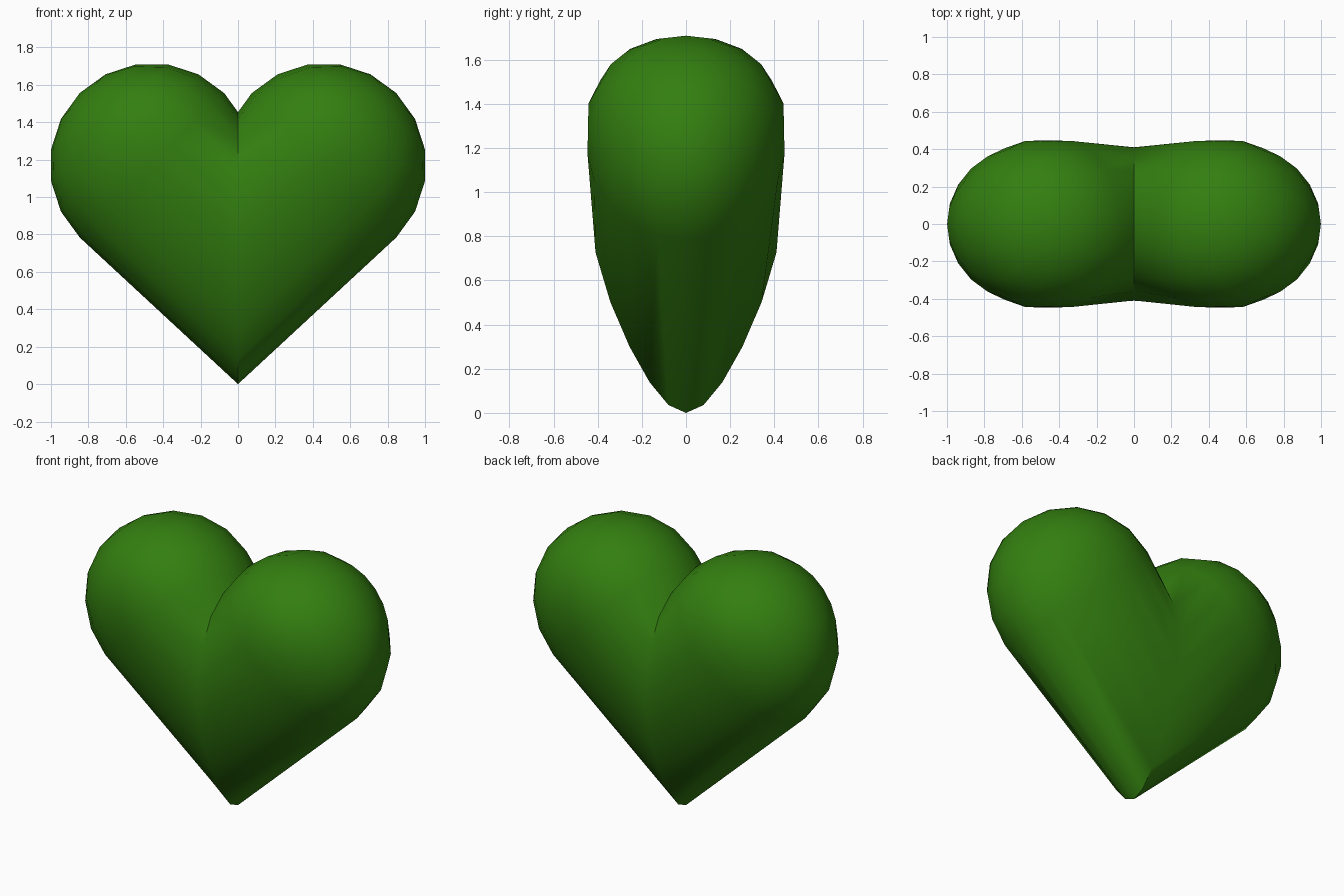
import bpy, bmesh, math

if "Cube" in bpy.data.objects:
    bpy.data.objects.remove(bpy.data.objects["Cube"])

SIDES = 20
R = 0.546                      # lobe radius in the front view
CX, CZ = 0.46, 1.17            # lobe centre
SEAM_H = 0.727                 # half height of the joint on x = 0
S = math.sqrt(0.5)


def half_depth(z):
    """Half thickness (y) of the heart, growing with height."""
    pts = [(0.0, 0.25), (0.75, 0.415), (1.17, 0.446), (1.72, 0.545)]
    for (z0, w0), (z1, w1) in zip(pts, pts[1:]):
        if z <= z1:
            return w0 + (w1 - w0) * (z - z0) / (z1 - z0)
    return pts[-1][1]


def point(x, z, k):
    return (x, k * half_depth(z), z)


def build_half(bm, side):
    rings = []
    angles = [2 * math.pi * i / SIDES for i in range(SIDES)]
    # joint ring on the centre plane
    ring = []
    for a in angles:
        z = SEAM_H * (1 - math.cos(a))
        ring.append(bm.verts.new(point(0, z, math.sin(a))))
    rings.append(ring)
    # rounded lobe: half ball whose pole points up and outward
    for j in range(SIDES // 4):
        phi = 2 * math.pi * j / SIDES
        ring = []
        for a in angles:
            across = R * math.cos(phi) * math.cos(a)
            along = R * math.sin(phi)
            x = CX + S * (along + across)
            z = CZ + S * (along - across)
            ring.append(bm.verts.new(point(side * x, z, math.sin(a) * math.cos(phi))))
        rings.append(ring)
    pole = bm.verts.new((side * (CX + S * R), 0, CZ + S * R))
    for r0, r1 in zip(rings, rings[1:]):
        for i in range(SIDES):
            n = (i + 1) % SIDES
            bm.faces.new((r0[i], r0[n], r1[n], r1[i]))
    last = rings[-1]
    for i in range(SIDES):
        bm.faces.new((last[i], last[(i + 1) % SIDES], pole))


green = bpy.data.materials.new("leaf green")
green.diffuse_color = (0.033, 0.21, 0.005, 1)
green.use_nodes = True
green.node_tree.nodes["Principled BSDF"].inputs["Base Color"].default_value = green.diffuse_color

# both halves welded along the centre
bm = bmesh.new()
for side in (1, -1):
    build_half(bm, side)
bmesh.ops.remove_doubles(bm, verts=bm.verts, dist=0.0005)
bmesh.ops.recalc_face_normals(bm, faces=bm.faces)
mesh = bpy.data.meshes.new("heart")
bm.to_mesh(mesh)
bm.free()
mesh.materials.append(green)

heart = bpy.data.objects.new("heart", mesh)
bpy.context.collection.objects.link(heart)
bpy.context.view_layer.objects.active = heart
heart.select_set(True)
bpy.ops.object.shade_smooth_by_angle(angle=math.radians(50))
